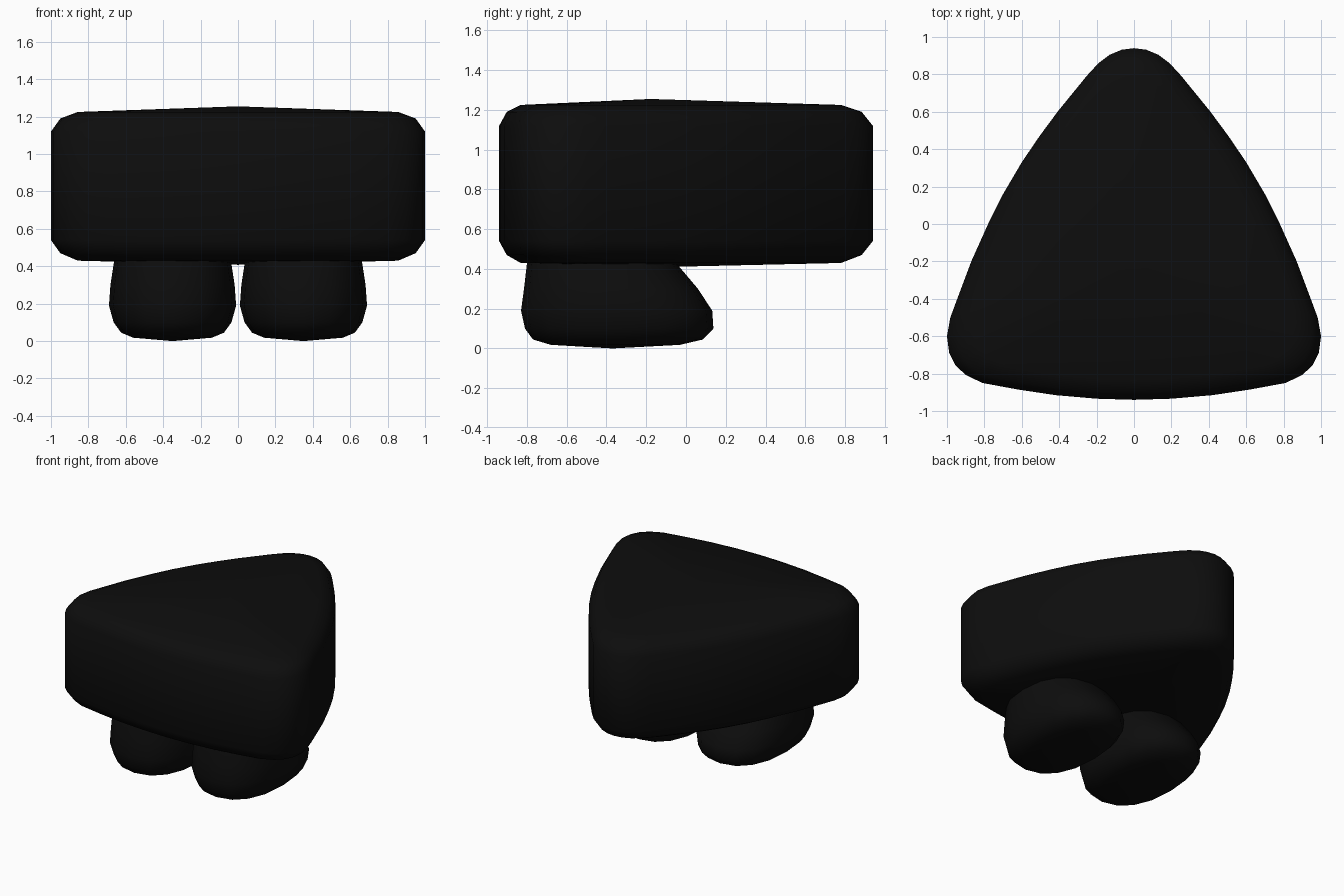
import bpy, bmesh, math

if "Cube" in bpy.data.objects:
    bpy.data.objects.remove(bpy.data.objects["Cube"])

black = bpy.data.materials.new("soft black")
black.use_nodes = True
black.diffuse_color = (0.004, 0.004, 0.004, 1)
black.node_tree.nodes["Principled BSDF"].inputs["Base Color"].default_value = (0.004, 0.004, 0.004, 1)


def loft(name, rings, low, high):
    """Skin closed rings, bottom to top, and close both ends to a pole."""
    bm = bmesh.new()
    rows = [[bm.verts.new(p) for p in ring] for ring in rings]
    n = len(rows[0])
    for a, b in zip(rows, rows[1:]):
        for i in range(n):
            j = (i + 1) % n
            bm.faces.new((a[i], a[j], b[j], b[i]))
    bottom, top = bm.verts.new(low), bm.verts.new(high)
    for i in range(n):
        j = (i + 1) % n
        bm.faces.new((bottom, rows[0][j], rows[0][i]))
        bm.faces.new((top, rows[-1][i], rows[-1][j]))
    bmesh.ops.recalc_face_normals(bm, faces=bm.faces)
    for f in bm.faces:
        f.smooth = True
    mesh = bpy.data.meshes.new(name)
    bm.to_mesh(mesh)
    bm.free()
    mesh.materials.append(black)
    obj = bpy.data.objects.new(name, mesh)
    bpy.context.collection.objects.link(obj)
    return obj


# Body: rounded triangular slab, half outline mirrored across x
half = [(0, 0.94), (0.065, 0.932), (0.13, 0.905), (0.19, 0.86), (0.25, 0.795),
        (0.405, 0.605), (0.505, 0.47), (0.6, 0.33), (0.7, 0.16), (0.78, 0),
        (0.87, -0.2), (0.945, -0.4), (0.982, -0.5), (1, -0.6), (0.988, -0.69),
        (0.955, -0.755), (0.9, -0.807), (0.81, -0.85), (0.62, -0.885),
        (0.42, -0.915), (0.2, -0.934), (0, -0.94)]
outline = half + [(-x, y) for x, y in half[-2:0:-1]]
CY = -0.18  # centre that the outline shrinks towards
levels = [(0.43, 0.857), (0.47, 0.95), (0.54, 1), (0.83, 1), (1.12, 1), (1.19, 0.95), (1.225, 0.857)]
loft("body",
     [[(x * s, CY + (y - CY) * s, z) for x, y in outline] for z, s in levels],
     (0, CY, 0.408), (0, CY, 1.255))

# Feet: squarish round stumps leaning back; rows are z, half width, front y, back y
foot = [(0.018, 0.21, -0.68, -0.03), (0.045, 0.275, -0.77, 0.085), (0.1, 0.315, -0.81, 0.138),
        (0.19, 0.34, -0.83, 0.132), (0.3, 0.332, -0.815, 0.06), (0.43, 0.312, -0.8, -0.05),
        (0.6, 0.27, -0.74, -0.16)]


def squarish(t):
    return math.copysign(abs(t) ** 0.85, t)


for side, name in ((1, "left_foot"), (-1, "right_foot")):
    rings = []
    for z, w, y0, y1 in foot:
        angles = [math.tau * k / 16 for k in range(16)]
        rings.append([(side * 0.35 + w * squarish(math.cos(a)),
                       (y0 + y1) / 2 + (y1 - y0) / 2 * squarish(math.sin(a)), z) for a in angles])
    loft(name, rings, (side * 0.35, -0.37, 0), (side * 0.35, -0.45, 0.65))
